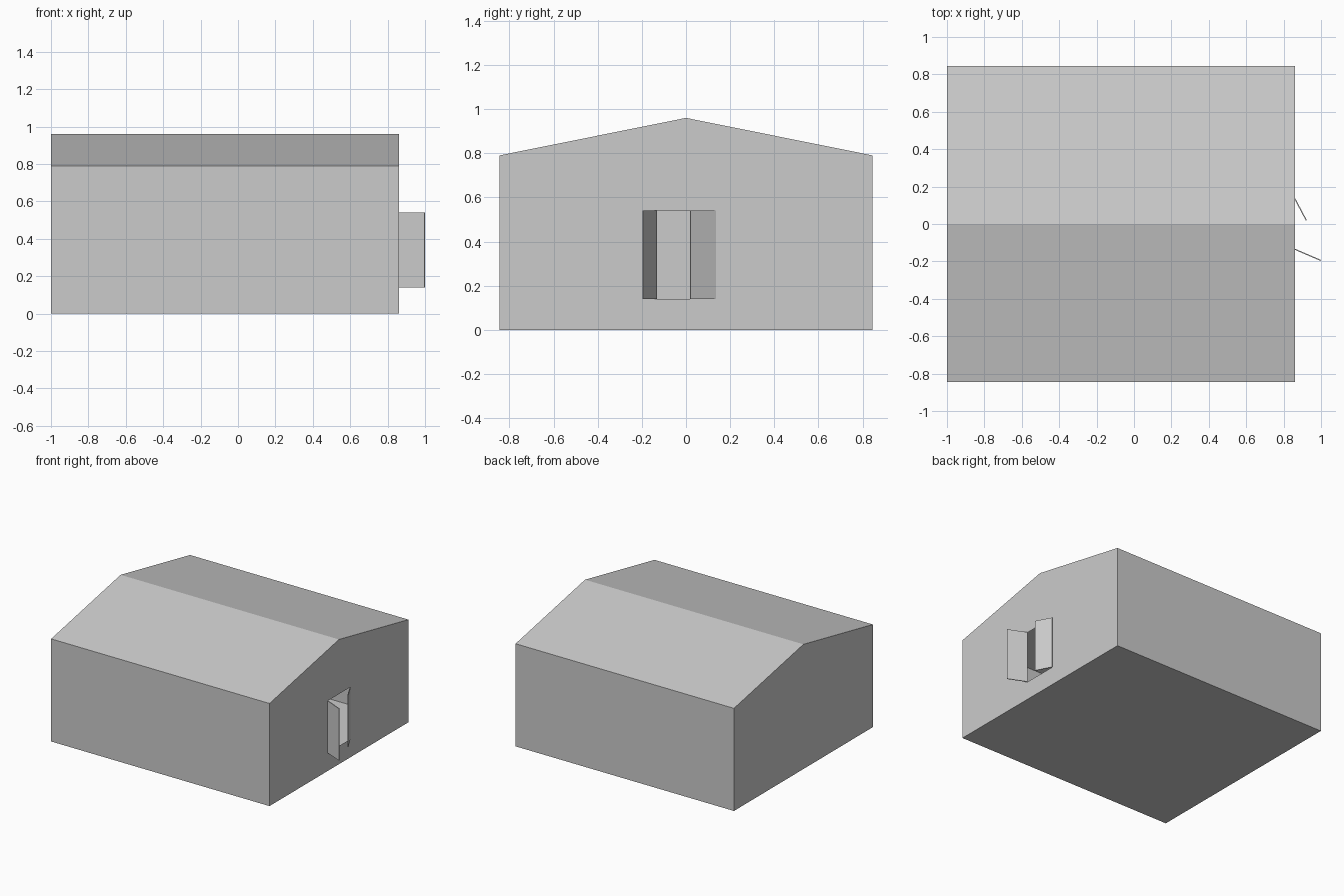
import bpy, bmesh, math
from mathutils import Vector

if "Cube" in bpy.data.objects:
    bpy.data.objects.remove(bpy.data.objects["Cube"])

X0, X1 = -1.0, 0.86
GABLE = [(-0.845, 0), (0.845, 0), (0.845, 0.79), (0, 0.96), (-0.845, 0.79)]
DOORWAY = [(-0.135, 0.14), (0.135, 0.14), (0.135, 0.54), (-0.135, 0.54)]


def finish(name, bm):
    me = bpy.data.meshes.new(name)
    bm.to_mesh(me)
    bm.free()
    ob = bpy.data.objects.new(name, me)
    bpy.context.collection.objects.link(ob)
    return ob


def add_loop(bm, points, x):
    vs = [bm.verts.new((x, y, z)) for y, z in points]
    es = [bm.edges.new((vs[i], vs[(i + 1) % len(vs)])) for i in range(len(vs))]
    return vs, es


# thin hollow shell: gable profile swept along x, with an open doorway in the right end
bm = bmesh.new()
back, _ = add_loop(bm, GABLE, X0)
front, outer = add_loop(bm, GABLE, X1)
bm.faces.new(back[::-1])
_, inner = add_loop(bm, DOORWAY, X1)
bmesh.ops.triangle_fill(bm, edges=outer + inner, use_beauty=True, normal=(1, 0, 0))
for i in range(5):
    j = (i + 1) % 5
    bm.faces.new((back[i], back[j], front[j], front[i]))
bmesh.ops.recalc_face_normals(bm, faces=bm.faces[:])
finish("barn_shell", bm)


# thin door leaf running from its hinge to its free edge
def leaf(name, hinge, tip, z0=0.14, z1=0.54, thick=0.006):
    a, b = Vector(hinge), Vector(tip)
    d, mid = b - a, (a + b) / 2
    bm = bmesh.new()
    bmesh.ops.create_cube(bm, size=1)
    bmesh.ops.scale(bm, vec=(d.length, thick, z1 - z0), verts=bm.verts)
    ob = finish(name, bm)
    ob.location = (mid.x, mid.y, (z0 + z1) / 2)
    ob.rotation_euler.z = math.atan2(d.y, d.x)


leaf("door_leaf_front", (X1, -0.135), (0.999, -0.195))
leaf("door_leaf_back", (X1, 0.135), (0.921, 0.02))
